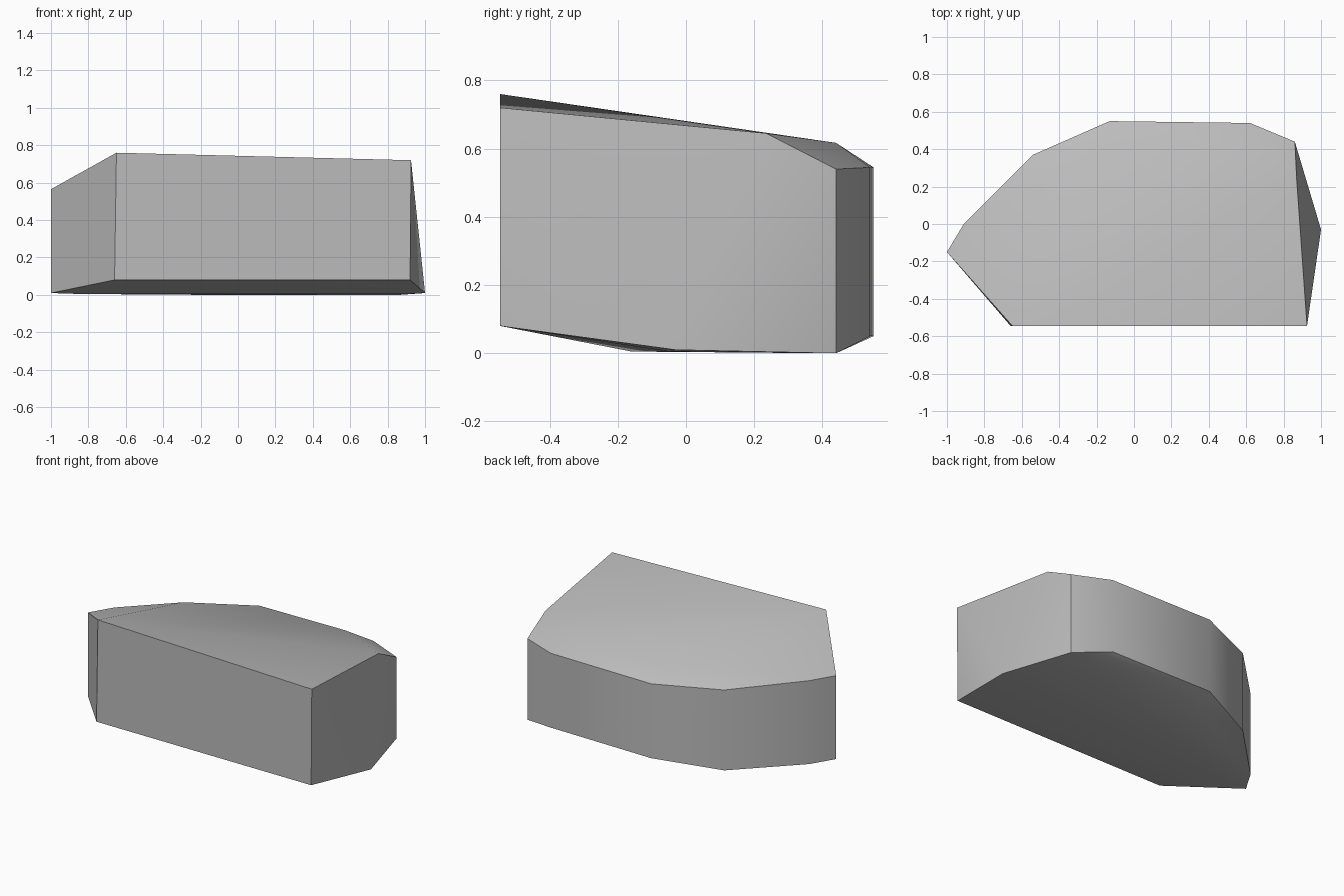
import bpy
import bmesh
from math import radians

# Remove the default cube only
default_cube = bpy.data.objects.get("Cube")
if default_cube:
    bpy.data.objects.remove(default_cube, do_unlink=True)


def make_material(name, colour):
    material = bpy.data.materials.new(name)
    material.use_nodes = True
    material.diffuse_color = colour
    shader = material.node_tree.nodes["Principled BSDF"]
    shader.inputs["Base Color"].default_value = colour
    return material


def make_hull(name, corners, material):
    """Wrap a closed convex skin around the corner points."""
    bm = bmesh.new()
    for corner in corners:
        bm.verts.new(corner)
    result = bmesh.ops.convex_hull(bm, input=bm.verts)
    loose = {v for v in result["geom_interior"] + result["geom_unused"]
             if isinstance(v, bmesh.types.BMVert) and not v.link_faces}
    bmesh.ops.delete(bm, geom=list(loose), context="VERTS")
    bmesh.ops.dissolve_limit(bm, angle_limit=radians(1),
                             verts=bm.verts, edges=bm.edges)
    bmesh.ops.recalc_face_normals(bm, faces=bm.faces)
    mesh = bpy.data.meshes.new(name)
    bm.to_mesh(mesh)
    bm.free()
    mesh.materials.append(material)
    block = bpy.data.objects.new(name, mesh)
    bpy.context.collection.objects.link(block)
    return block


# Flat front face: left and right ends, top and bottom
front_face = [(-.65, -.545, .76), (.925, -.545, .72),
              (.92, -.545, .08), (-.66, -.545, .08)]

# Rounded back wall: x, y, lower height, upper height
back_wall = [(.86, .44, 0, .54), (.62, .54, .05, .545),
             (-.13, .55, .05, .545), (-.54, .37, .01, .545),
             (-.91, 0, .01, .565), (-1, -.15, .01, .565)]

# Low bulge on the right end
end_bulge = [(1, -.03, .01)]

# Shoulder where the sloping top turns down towards the back wall
top_shoulder = [(.87, .235, .645), (.48, .44, .617),
                (-.15, .44, .612), (-.54, .2, .622)]

# Edge of the flat underside
base_edge = [(.5, .43, 0), (-.15, .42, 0), (-.85, -.16, .005), (.9, -.05, .005)]

corners = front_face + end_bulge + top_shoulder + base_edge
for x, y, low, high in back_wall:
    corners += [(x, y, low), (x, y, high)]

grey = make_material("plain_grey", (.5, .5, .5, 1))
stone = make_hull("stone_block", corners, grey)

# Smooth the gentle bends and keep the rims sharp
bpy.ops.object.select_all(action="DESELECT")
stone.select_set(True)
bpy.context.view_layer.objects.active = stone
bpy.ops.object.shade_smooth_by_angle(angle=radians(40))
